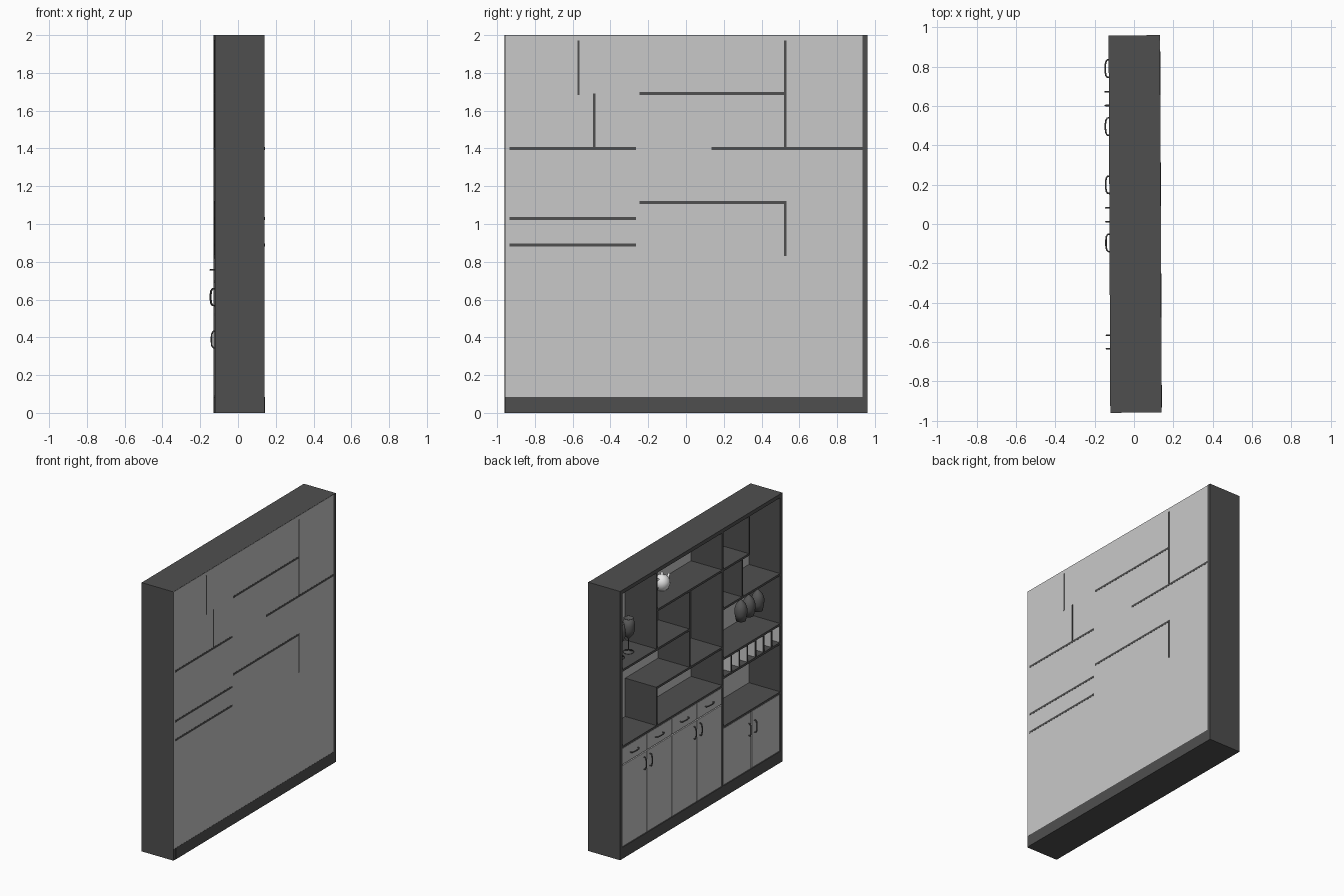
import bpy, bmesh, math
from mathutils import Vector, Matrix

if "Cube" in bpy.data.objects:
    bpy.data.objects.remove(bpy.data.objects["Cube"])

TILT = 0.0045  # whole cabinet stands very slightly turned


def mat(name, v):
    m = bpy.data.materials.new(name)
    m.diffuse_color = (v, v, v, 1)
    m.use_nodes = True
    m.node_tree.nodes["Principled BSDF"].inputs["Base Color"].default_value = m.diffuse_color
    return m


DARK = mat("dark wood", 0.078)
LIGHT = mat("light panel", 0.58)
METAL = mat("handle metal", 0.12)
GLASS = mat("smoked glass", 0.1)
WHITE = mat("white ceramic", 0.8)


def finish(name, bm, m, smooth=False):
    bmesh.ops.recalc_face_normals(bm, faces=bm.faces)
    me = bpy.data.meshes.new(name)
    bm.to_mesh(me)
    bm.free()
    me.materials.append(m)
    for p in me.polygons:
        p.use_smooth = smooth
    ob = bpy.data.objects.new(name, me)
    bpy.context.collection.objects.link(ob)
    ob.rotation_euler.z = TILT
    return ob


def box(name, x0, x1, y0, y1, z0, z1, m=DARK):
    bm = bmesh.new()
    bmesh.ops.create_cube(bm, size=1)
    for v in bm.verts:
        v.co = Vector(((x0 + x1) / 2 + v.co.x * (x1 - x0),
                       (y0 + y1) / 2 + v.co.y * (y1 - y0),
                       (z0 + z1) / 2 + v.co.z * (z1 - z0)))
    return finish(name, bm, m)


def lathe(name, profile, loc, m, flip=1, seg=20):
    bm = bmesh.new()
    rings = []
    for r, z in profile:
        rings.append([bm.verts.new((loc[0] + r * math.cos(2 * math.pi * i / seg),
                                    loc[1] + r * math.sin(2 * math.pi * i / seg),
                                    loc[2] + flip * z)) for i in range(seg)])
    for a, b in zip(rings, rings[1:]):
        for i in range(seg):
            j = (i + 1) % seg
            bm.faces.new((a[i], a[j], b[j], b[i]))
    bm.faces.new(rings[0])
    bm.faces.new(rings[-1])
    return finish(name, bm, m, True)


def tube(name, pts, r, m, seg=8):
    """Round rod swept through a few points."""
    bm = bmesh.new()
    pts = [Vector(p) for p in pts]
    rings = []
    side = (pts[1] - pts[0]).cross(pts[-1] - pts[0]).normalized()
    for i, p in enumerate(pts):
        t = (pts[min(i + 1, len(pts) - 1)] - pts[max(i - 1, 0)]).normalized()
        n = t.cross(side)
        rings.append([bm.verts.new(p + r * (math.cos(a) * side + math.sin(a) * n))
                      for a in (2 * math.pi * k / seg for k in range(seg))])
    for a, b in zip(rings, rings[1:]):
        for i in range(seg):
            j = (i + 1) % seg
            bm.faces.new((a[i], a[j], b[j], b[i]))
    bm.faces.new(rings[0])
    bm.faces.new(rings[-1])
    return finish(name, bm, m, True)


F, B, P = -0.125, 0.135, 0.1375   # front, back, boards showing through the back
T = 0.008                          # half board thickness

# outer carcass
box("left_side", F, P, 0.934, 0.96, 0, 2)
box("right_side", F, B, -0.96, -0.934, 0, 2)
box("top_board", F, B, -0.934, 0.934, 1.972, 2)
box("plinth", F, P, -0.934, 0.934, 0, 0.085)
box("back_panel", 0.131, 0.1365, -0.958, 0.934, 0.085, 1.999, LIGHT)
box("main_divider", F, B, -0.266, -0.248, 0.085, 1.972)

# shelves: y0, y1, z, back x
for y0, y1, z, xb in [(-0.934, -0.266, 1.40, P), (0.135, 0.934, 1.40, P),
                      (-0.248, 0.525, 1.69, P), (-0.57, -0.266, 1.69, B),
                      (-0.248, 0.525, 1.115, P), (-0.934, -0.266, 1.028, P),
                      (-0.934, -0.266, 0.888, P), (-0.248, 0.934, 0.83, B),
                      (-0.934, -0.266, 0.52, B)]:
    box("shelf", F, xb, y0, y1, z - T, z + T)

# uprights: y, z0, z1, back x
for y, z0, z1, xb in [(0.525, 1.40, 1.972, P), (0.525, 0.83, 1.123, P),
                      (0.135, 1.115, 1.69, B), (-0.57, 1.682, 1.972, P),
                      (-0.487, 1.40, 1.69, P)]:
    box("upright", F + 0.0005, xb - 0.0002, y - 0.006, y + 0.006, z0, z1)

# bottle rack dividers with dark front edges
for i in range(1, 7):
    y = -0.266 - i * 0.668 / 7
    box("rack_divider", F + 0.008, 0.131, y - 0.004, y + 0.004, 0.896, 1.02, LIGHT)
    box("rack_edge", F + 0.001, F + 0.008, y - 0.005, y + 0.005, 0.896, 1.02)
box("rack_end", F + 0.008, 0.131, -0.934, -0.93, 0.896, 1.02, LIGHT)

# dark backing behind the door gaps
box("left_backing", -0.108, -0.1, -0.248, 0.934, 0.085, 0.822)
box("right_backing", -0.108, -0.1, -0.934, -0.266, 0.085, 0.512)


def bow(name, y, z, upright):
    pts = []
    for u, x in [(-0.045, -0.118), (-0.044, -0.133), (-0.034, -0.140), (-0.015, -0.143),
                 (0.015, -0.143), (0.034, -0.140), (0.044, -0.133), (0.045, -0.118)]:
        pts.append((x, y, z + u) if upright else (x, y + u, z))
    tube(name, pts, 0.004, METAL)


# four drawers and doors on the wide side
G = 0.004
for i in range(4):
    y1 = 0.934 - i * 0.2955
    y0 = y1 - 0.2955
    box("drawer_front", -0.122, -0.108, y0 + G, y1 - G, 0.699, 0.818, LIGHT)
    box("door", -0.122, -0.108, y0 + G, y1 - G, 0.089, 0.691, LIGHT)
    bow("drawer_handle", (y0 + y1) / 2 + 0.005, 0.757, False)
    bow("door_handle", y0 + 0.035 if i % 2 == 0 else y1 - 0.035, 0.613, True)

# two doors on the narrow side
for y0, y1, h in [(-0.6, -0.266, -0.565), (-0.934, -0.6, -0.635)]:
    box("small_door", -0.122, -0.108, y0 + G, y1 - G, 0.089, 0.508, LIGHT)
    bow("small_door_handle", h, 0.388, True)

# wine glasses: three hanging, two standing
wine = [(0.036, 0), (0.036, 0.004), (0.006, 0.01), (0.004, 0.02), (0.004, 0.1),
        (0.014, 0.112), (0.034, 0.135), (0.045, 0.17), (0.043, 0.205), (0.034, 0.255),
        (0.032, 0.255), (0.041, 0.205), (0.043, 0.17), (0.032, 0.138), (0.004, 0.116)]
for y in (-0.65, -0.745, -0.85):
    lathe("hanging_glass", wine, (0.0, y, 1.391), GLASS, -1)
for y in (0.68, 0.79):
    lathe("standing_glass", wine, (0.0, y, 1.409), GLASS)

# white pot with lid, spout and handle
px, py, pz = 0.03, 0.24, 1.699
lathe("pot_body", [(0.03, 0), (0.045, 0.015), (0.056, 0.045), (0.054, 0.07), (0.04, 0.095),
                   (0.025, 0.105), (0.008, 0.112), (0.011, 0.122), (0.004, 0.13)],
      (px, py, pz), WHITE)
tube("pot_spout", [(px, py - 0.045, pz + 0.04), (px, py - 0.068, pz + 0.055),
                   (px, py - 0.082, pz + 0.09)], 0.009, WHITE)
tube("pot_handle", [(px, py + 0.04 + 0.045 * math.cos(a), pz + 0.06 + 0.032 * math.sin(a))
                    for a in (math.pi * (k / 8 - 0.5) for k in range(9))], 0.006, WHITE)
